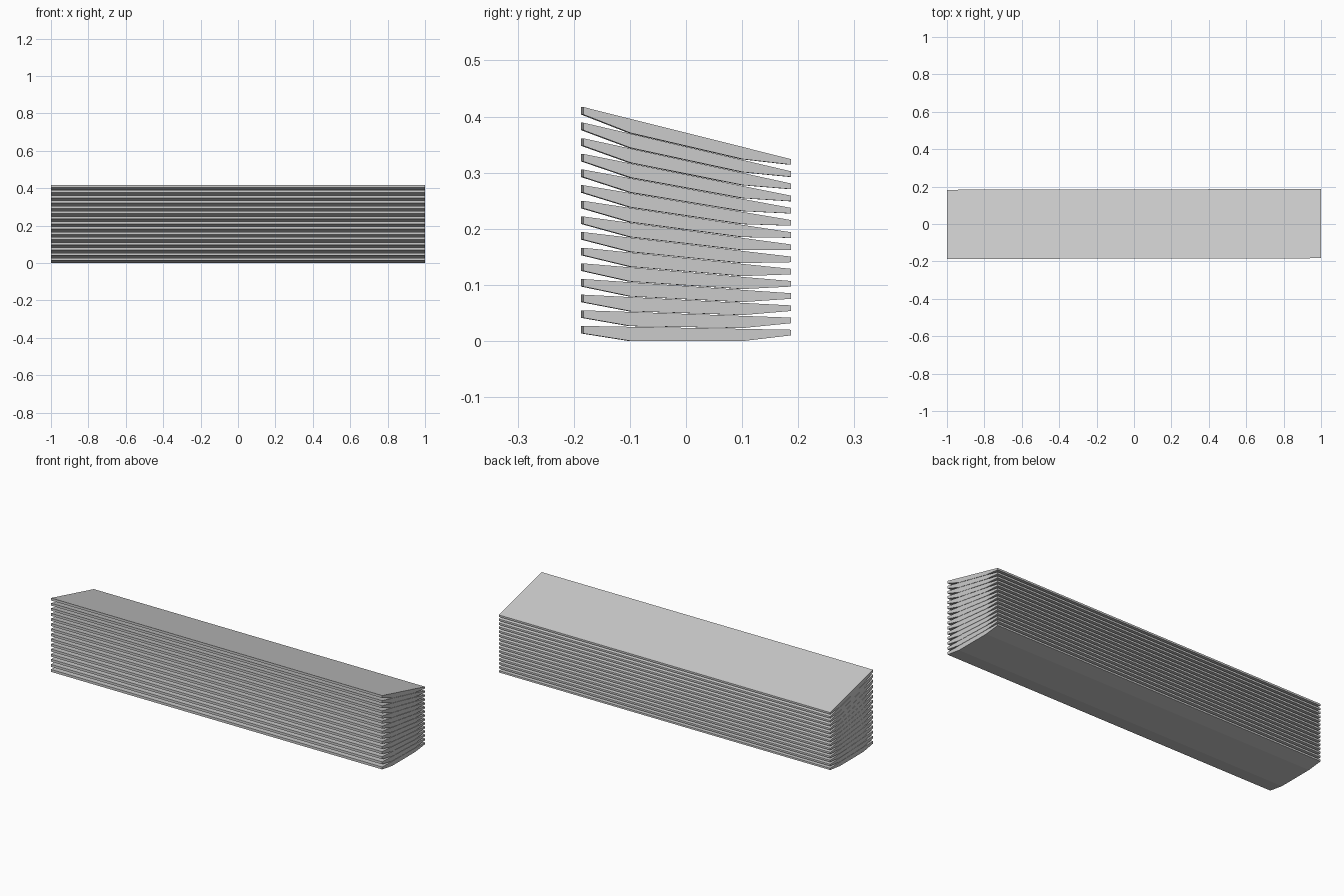
import bpy

if "Cube" in bpy.data.objects:
    bpy.data.objects.remove(bpy.data.objects["Cube"])

COUNT = 15
SKEW = 0.002   # boards run very slightly askew along x

# Cross-section of the lowest board (y, z): flat bottom, chamfered edges, sloped top
PROFILE = [(-0.185, 0.0134), (-0.1, 0.0), (0.1, 0.0),
           (0.185, 0.0100), (0.185, 0.0200), (-0.185, 0.0268)]


def pitch(y):
    """Vertical step between boards; wider at the front so the stack fans out."""
    return 0.0248 - 0.0166 * y


def board(index):
    n = len(PROFILE)
    verts = [(x, y + SKEW * x, z + index * pitch(y))
             for x in (-1, 1) for y, z in PROFILE]
    faces = [(i, (i + 1) % n, (i + 1) % n + n, i + n)[::-1] for i in range(n)]
    faces += [tuple(range(n)), tuple(range(2 * n - 1, n - 1, -1))]
    # orient every face outward
    faces = [f[::-1] for f in faces]
    mesh = bpy.data.meshes.new(f"board_{index + 1:02d}")
    mesh.from_pydata(verts, [], faces)
    mesh.update()
    obj = bpy.data.objects.new(mesh.name, mesh)
    bpy.context.collection.objects.link(obj)
    return obj


# Fanned stack of boards
import bmesh
for i in range(COUNT):
    obj = board(i)
    bm = bmesh.new()
    bm.from_mesh(obj.data)
    bmesh.ops.recalc_face_normals(bm, faces=bm.faces)
    bm.to_mesh(obj.data)
    bm.free()
